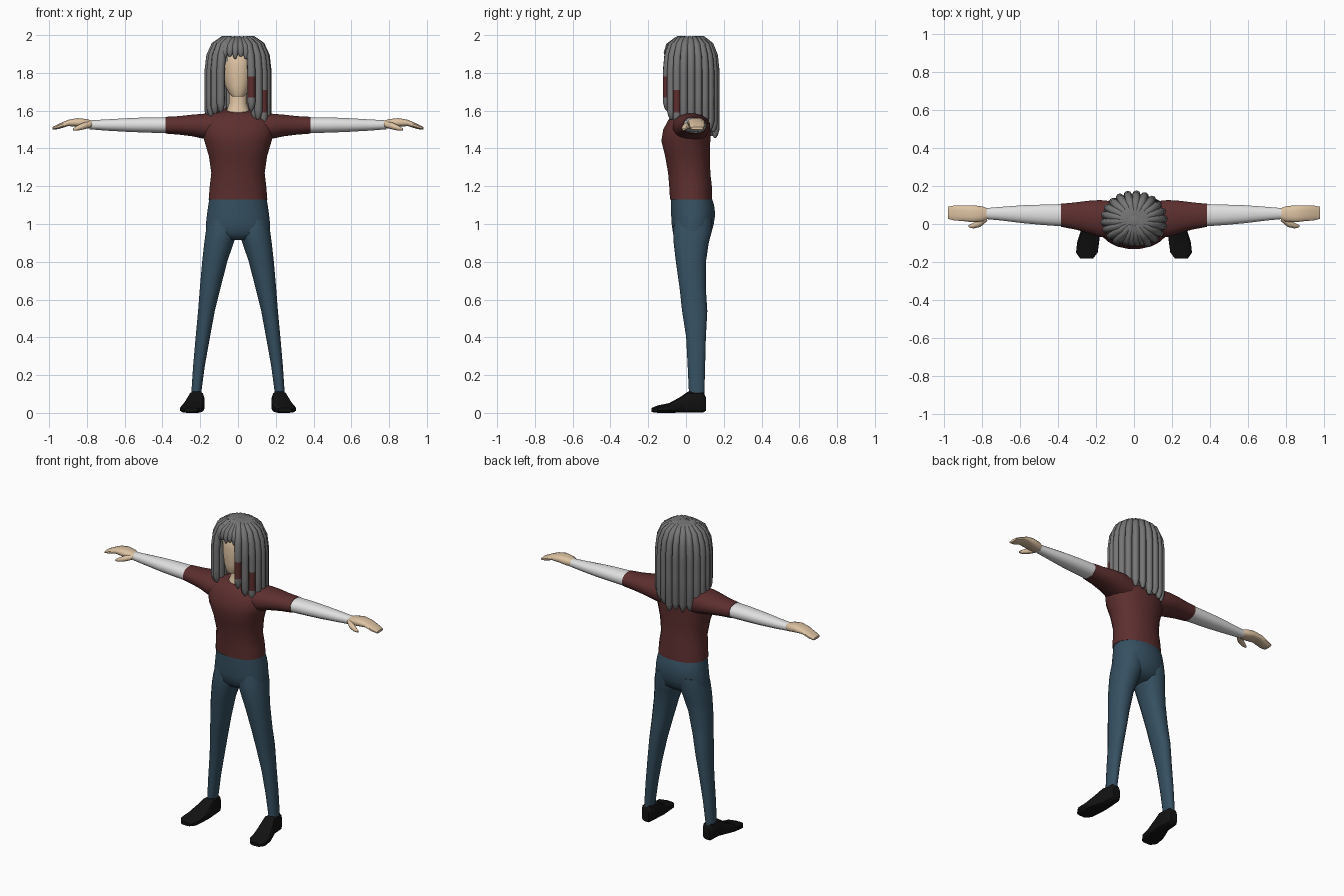
import bpy, bmesh, math, random
from mathutils import Vector

if "Cube" in bpy.data.objects:
    bpy.data.objects.remove(bpy.data.objects["Cube"])

random.seed(4)


def material(name, rgb):
    m = bpy.data.materials.new(name)
    m.diffuse_color = (*rgb, 1)
    m.use_nodes = True
    m.node_tree.nodes["Principled BSDF"].inputs["Base Color"].default_value = m.diffuse_color
    return m


SKIN = material("skin", (0.72, 0.54, 0.36))
MAROON = material("maroon", (0.11, 0.028, 0.028))
WHITE = material("white", (0.75, 0.75, 0.75))
DENIM = material("denim", (0.036, 0.08, 0.12))
BLACK = material("black", (0.006, 0.006, 0.006))
GREY = material("grey", (0.18, 0.18, 0.18))


def skin_rings(name, rings, mats, rule=None, angle=50):
    """Join closed rings of points into a capped, smooth-shaded mesh."""
    bm = bmesh.new()
    rows = [[bm.verts.new(p) for p in ring] for ring in rings]
    n = len(rows[0])
    for a, b in zip(rows, rows[1:]):
        for i in range(n):
            j = (i + 1) % n
            bm.faces.new((a[i], a[j], b[j], b[i]))
    bm.faces.new(rows[0])
    bm.faces.new(rows[-1])
    bmesh.ops.recalc_face_normals(bm, faces=bm.faces)
    if rule:
        for f in bm.faces:
            f.material_index = rule(f.calc_center_median())
    me = bpy.data.meshes.new(name)
    bm.to_mesh(me)
    bm.free()
    for m in mats:
        me.materials.append(m)
    me.shade_smooth()
    me.set_sharp_from_angle(angle=math.radians(angle))
    ob = bpy.data.objects.new(name, me)
    bpy.context.collection.objects.link(ob)
    return ob


def loft(name, axis, sections, mat, side=1, sides=16, power=0.9, tilt=0, angle=50):
    """Sections are (position on axis, first extent, second extent)."""
    rings = []
    for k, (t, (a0, a1), (b0, b1)) in enumerate(sections):
        ring = []
        for i in range(sides):
            w = math.tau * (i + 0.5) / sides
            c, s = math.cos(w), math.sin(w)
            a = (a0 + a1) / 2 + (a1 - a0) / 2 * math.copysign(abs(c) ** power, c)
            b = (b0 + b1) / 2 + (b1 - b0) / 2 * math.copysign(abs(s) ** power, s)
            x, y, z = {"x": (t, a, b), "y": (a, t, b), "z": (a, b, t)}[axis]
            if k == len(sections) - 1:
                z += tilt * y
            ring.append((x * side, y, z))
        rings.append(ring)
    return skin_rings(name, rings, [mat], angle=angle)


def tube(name, path, radii, across, mats, rule=None, sides=8):
    """Round tube along a path lying square to the across direction."""
    pts = [Vector(p) for p in path]
    rings = []
    for i, p in enumerate(pts):
        t = (pts[min(i + 1, len(pts) - 1)] - pts[max(i - 1, 0)]).normalized()
        n = t.cross(across).normalized()
        rings.append([p + radii[i] * (math.cos(w) * across + math.sin(w) * n)
                      for w in (math.tau * k / sides for k in range(sides))])
    return skin_rings(name, rings, mats, rule)


def sym(w):
    return (-w, w)


# Shirt body
loft("shirt", "z", [
    (1.13, sym(.157), (-.086, .14)), (1.2, sym(.151), (-.09, .138)),
    (1.27, sym(.143), (-.096, .13)), (1.36, sym(.156), (-.112, .128)),
    (1.44, sym(.18), (-.132, .13)), (1.5, sym(.195), (-.122, .13)),
    (1.55, sym(.18), (-.095, .12)), (1.585, sym(.135), (-.07, .105)),
    (1.602, sym(.07), (-.05, .085))], MAROON, sides=20, tilt=0.25)

# Jeans top
loft("jeans_hips", "z", [
    (.915, sym(.09), (-.04, .09)), (.95, sym(.172), (-.07, .135)),
    (1.0, sym(.172), (-.077, .148)), (1.05, sym(.166), (-.08, .156)),
    (1.1, sym(.159), (-.08, .15)), (1.14, sym(.152), (-.08, .137))],
    DENIM, sides=20)

# Neck and head
loft("neck", "z", [(1.56, sym(.07), (-.055, .085)), (1.605, sym(.06), (-.042, .08)),
                   (1.64, sym(.048), (-.03, .07)), (1.74, sym(.048), (-.035, .07))], SKIN)
loft("head", "z", [
    (1.675, sym(.03), (-.085, -.02)), (1.69, sym(.048), (-.092, .04)),
    (1.73, sym(.068), (-.098, .09)), (1.78, sym(.08), (-.1, .11)),
    (1.84, sym(.086), (-.1, .125)), (1.9, sym(.083), (-.09, .125)),
    (1.95, sym(.055), (-.05, .09))], SKIN)

for s, tag in ((1, "left"), (-1, "right")):
    # Leg
    loft(tag + "_leg", "z", [
        (.1, (.195, .248), (.015, .098)), (.25, (.175, .238), (.008, .102)),
        (.4, (.148, .225), (.0, .106)), (.54, (.122, .212), (-.022, .114)),
        (.66, (.092, .203), (-.035, .106)), (.8, (.056, .191), (-.055, .107)),
        (.9, (.022, .18), (-.067, .122)), (.96, (.0, .172), (-.07, .138)),
        (1.03, (.0, .158), (-.06, .14))], DENIM, s)
    # Shoe
    loft(tag + "_shoe", "y", [
        (.105, (.195, .245), (.01, .085)), (.09, (.185, .255), (0, .112)),
        (.012, (.178, .262), (0, .115)), (-.03, (.176, .28), (0, .085)),
        (-.09, (.182, .3), (0, .052)), (-.15, (.19, .307), (0, .04)),
        (-.182, (.215, .285), (.004, .026))], BLACK, s, sides=12, power=.6, angle=30)
    # Short sleeve over a long white sleeve
    loft(tag + "_short_sleeve", "x", [
        (.1, (-.07, .12), (1.43, 1.588)), (.18, (-.07, .128), (1.45, 1.585)),
        (.24, (-.05, .124), (1.463, 1.58)), (.31, (-.03, .115), (1.472, 1.572)),
        (.385, (-.016, .108), (1.478, 1.568))], MAROON, s)
    loft(tag + "_long_sleeve", "x", [
        (.37, (-.014, .106), (1.48, 1.566)), (.48, (-.006, .103), (1.483, 1.565)),
        (.58, (.003, .1), (1.487, 1.561)), (.7, (.018, .091), (1.494, 1.554)),
        (.785, (.026, .084), (1.501, 1.549))], WHITE, s)
    # Hand and thumb
    loft(tag + "_hand", "x", [
        (.765, (.03, .08), (1.507, 1.545)), (.8, (.012, .094), (1.506, 1.556)),
        (.85, (.008, .1), (1.514, 1.561)), (.9, (.014, .1), (1.518, 1.552)),
        (.95, (.018, .098), (1.502, 1.53)), (.981, (.026, .092), (1.499, 1.514))],
        SKIN, s, sides=12, power=.75)
    tube(tag + "_thumb", [(s * .785, .03, 1.527), (s * .82, .0, 1.518),
                          (s * .85, -.01, 1.508), (s * .872, -.012, 1.5)],
         [.018, .018, .014, .006], Vector((0, 0, 1)), [SKIN])

# Scalp under the locks
loft("hair_cap", "z", [
    (1.86, sym(.125), (-.085, .135)), (1.91, sym(.12), (-.08, .13)),
    (1.95, sym(.1), (-.065, .11)), (1.98, sym(.065), (-.04, .075)),
    (1.993, sym(.025), (-.005, .04))], GREY, angle=80)


def lock(name, deg, scale, tip, streak=None, fringe=False):
    """One hair lock, its angle measured from the face towards +x."""
    a = math.radians(deg)
    if fringe:
        prof = [(.2, 1.977), (.5, 1.97), (.8, 1.94), (.9, 1.905), (.91, tip)]
        radii = [.018, .021, .021, .017, .006]
    else:
        levels = sorted([1.77, 1.68] if not streak else list(streak), reverse=True)
        prof = [(.2, 1.976), (.5, 1.974), (.78, 1.945), (.94, 1.89), (1, 1.81)]
        prof += [(1, z) for z in levels if z > tip + .05]
        prof += [(1, tip + .045), (.99, tip + .015), (.98, tip)]
        radii = [.016] + [.022] * (len(prof) - 4) + [.022, .015, .006]
    path = [(.156 * scale * r * math.sin(a), .02 - .136 * scale * r * math.cos(a), z)
            for r, z in prof]
    # Across must be square to the path's own vertical plane
    out = Vector((.156 * math.sin(a), -.136 * math.cos(a), 0)).normalized()
    rule = (lambda c: int(streak[0] < c.z < streak[1])) if streak else None
    tube(name, path, radii, Vector((-out.y, out.x, 0)), [GREY, MAROON], rule)


# Outer locks, two of them with a maroon streak
streaks = {0: (1.67, 1.78), 2: (1.59, 1.71)}
for i in range(19):
    d = 27 + 16.5 * i
    tip = 1.53 + .06 * math.cos(math.radians(d)) + random.uniform(-.025, .025)
    if i in streaks:
        tip = streaks[i][0] - .07
    lock(f"outer_lock_{i + 1}", d, 1, tip, streaks.get(i))

# Inner locks filling the gaps
for i in range(17):
    d = 44 + 14.5 * i
    tip = 1.53 + .04 * math.cos(math.radians(d)) + random.uniform(-.02, .02)
    lock(f"inner_lock_{i + 1}", d, .83, tip)

# Short fringe above the face
for i, d in enumerate((-30, -18, -6, 6, 17)):
    lock(f"fringe_lock_{i + 1}", d, 1, 1.875 + .012 * (i % 2), fringe=True)
